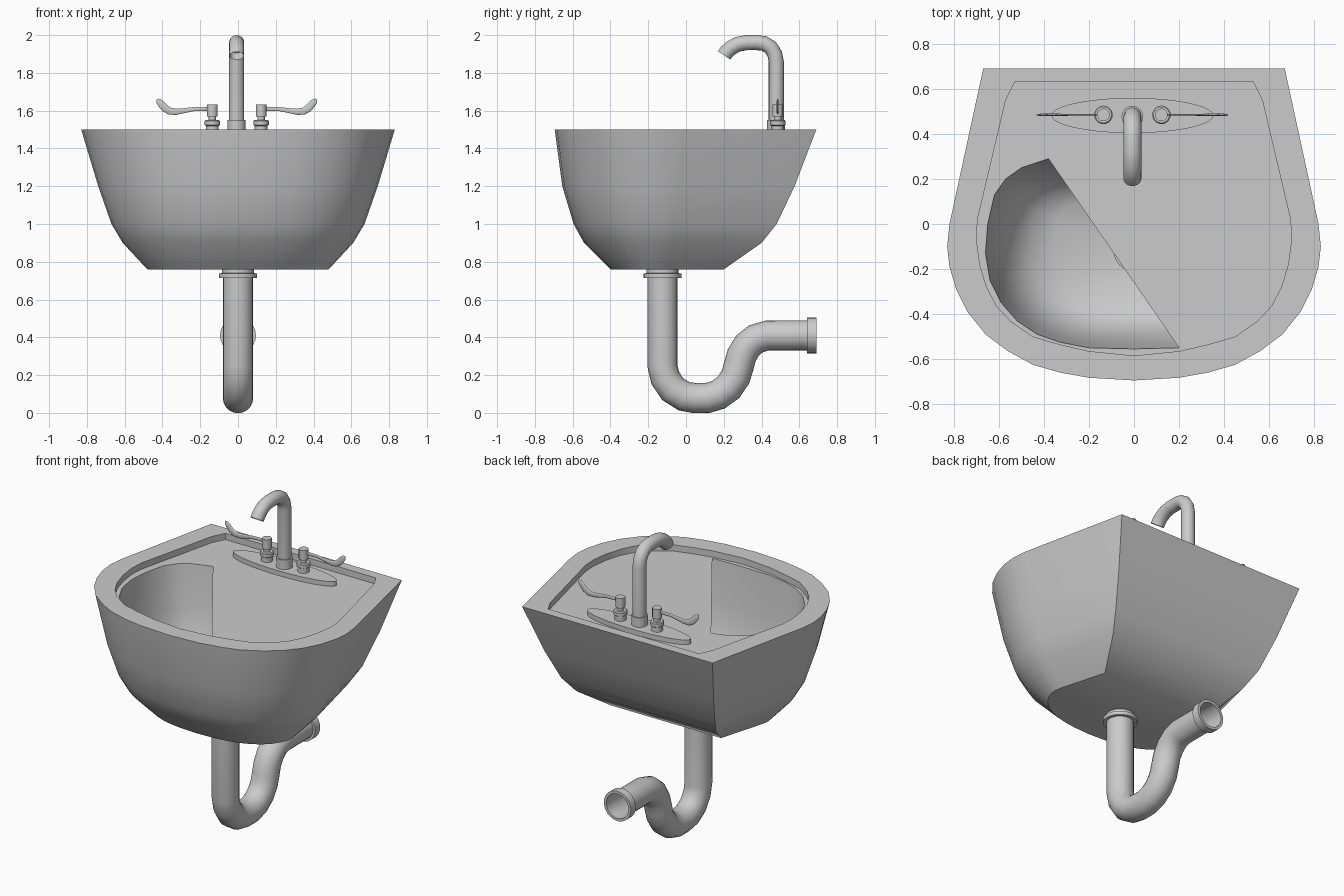
import bpy, bmesh
from math import sin, cos, pi, radians
from mathutils import Vector

if "Cube" in bpy.data.objects:
    bpy.data.objects.remove(bpy.data.objects["Cube"], do_unlink=True)

grey = bpy.data.materials.new("light grey")
grey.use_nodes = True
grey.diffuse_color = (0.6, 0.6, 0.6, 1)
grey.node_tree.nodes["Principled BSDF"].inputs["Base Color"].default_value = (0.6, 0.6, 0.6, 1)


def finish(name, bm):
    mesh = bpy.data.meshes.new(name)
    bm.to_mesh(mesh)
    bm.free()
    mesh.materials.append(grey)
    obj = bpy.data.objects.new(name, mesh)
    bpy.context.collection.objects.link(obj)
    bpy.ops.object.select_all(action="DESELECT")
    obj.select_set(True)
    bpy.context.view_layer.objects.active = obj
    bpy.ops.object.shade_smooth_by_angle(angle=radians(35))
    return obj


def loft(name, rings, cap_start=True, cap_end=True):
    """Skin a row of equal-sized closed rings."""
    bm = bmesh.new()
    rows = [[bm.verts.new(p) for p in ring] for ring in rings]
    for a, b in zip(rows, rows[1:]):
        for i in range(len(a)):
            j = (i + 1) % len(a)
            bm.faces.new((a[i], a[j], b[j], b[i]))
    if cap_start:
        bm.faces.new(rows[0][::-1])
    if cap_end:
        bm.faces.new(rows[-1])
    return finish(name, bm)


def lathe(name, profile, x=0, y=0, cap=True, n=24):
    rings = [[(x + r * cos(2 * pi * i / n), y + r * sin(2 * pi * i / n), z)
              for i in range(n)] for r, z in profile]
    return loft(name, rings, cap, cap)


def tube(name, path, radii, side, flat=1.0, caps=(True, True), n=20):
    """Sweep a circle along a planar path; side is the plane's normal."""
    pts, side, rings = [Vector(p) for p in path], Vector(side), []
    for k, p in enumerate(pts):
        t = (pts[min(k + 1, len(pts) - 1)] - pts[max(k - 1, 0)]).normalized()
        up = t.cross(side)
        rings.append([p + radii[k] * (side * flat * cos(2 * pi * i / n) + up * sin(2 * pi * i / n))
                      for i in range(n)])
    return loft(name, rings, *caps)


def mirrored(half):
    """Full outline from its +x half, listed front to back."""
    return half + [(-x, y) for x, y in reversed(half) if x > 0]


# Outlines seen from above
outer = mirrored([(0, -.695), (.2, -.683), (.33, -.66), (.45, -.625), (.56, -.565), (.66, -.49),
                  (.74, -.39), (.79, -.29), (.82, -.19), (.83, -.1), (.82, 0), (.67, .69)])
inner = mirrored([(0, -.585), (.2, -.565), (.33, -.535), (.45, -.5), (.55, -.43), (.61, -.365),
                  (.655, -.28), (.685, -.18), (.7, -.07), (.695, .02), (.57, .55), (.53, .63)])
opening = mirrored([(0, -.555), (.2, -.55), (.33, -.525), (.43, -.49), (.52, -.43), (.59, -.35),
                    (.64, -.25), (.66, -.13), (.65, 0), (.62, .13), (.57, .2), (.5, .25), (.38, .29)])
DECK = 1.46

# Shell: height, half width, front and back of each level, then the rim
rings = []
for z, w, front, back in [(.76, .48, -.4, .2), (.9, .61, -.54, .4), (1, .67, -.595, .48),
                          (1.2, .74, -.655, .575), (1.5, .83, -.695, .69)]:
    rings.append([(x * w / .83, front + (y + .695) / 1.385 * (back - front), z) for x, y in outer])
rings += [[(x, y, z) for x, y in inner] for z in (1.5, DECK)]
loft("sink_shell", rings, True, False)

# Deck with the diagonal-edged opening
bm = bmesh.new()
start = opening.index((-.38, .29))
hole = opening[start:] + opening[:2]
edges = []
for outline in (inner, hole):
    vs = [bm.verts.new((x, y, DECK)) for x, y in outline]
    edges += [bm.edges.new((vs[i - 1], vs[i])) for i in range(len(vs))]
bmesh.ops.triangle_fill(bm, edges=edges, use_beauty=True, normal=(0, 0, 1))
bmesh.ops.dissolve_limit(bm, angle_limit=.01, verts=bm.verts, edges=bm.edges)
finish("deck", bm)

# Bowl and drain
levels = [(DECK, 1), (1.2, .95), (1.05, .89), (.95, .81), (.88, .7), (.84, .55), (.82, .15)]
loft("bowl", [[(x * s, -.12 + (y + .12) * s, z) for x, y in opening] for z, s in levels], False, True)
lathe("drain", [(.09, .815), (.09, .83), (.07, .83), (.06, .822)], y=-.12)

# Faucet plate and spout
FX, FY = -.007, .482
plate = lathe("faucet_plate", [(1, DECK), (1, 1.49)], n=40)
plate.scale = (.36, .078, 1)
plate.location = (FX, FY, 0)
lathe("spout_collar", [(.048, 1.48), (.048, 1.55), (.04, 1.55)], FX, FY - .005)
spout = [(.478, 1.48), (.478, 1.86), (.47, 1.9), (.448, 1.935), (.415, 1.955), (.38, 1.96),
         (.32, 1.96), (.275, 1.952), (.238, 1.932), (.214, 1.91), (.202, 1.892)]
tube("spout", [(FX, y, z) for y, z in spout], [.04] * len(spout), (1, 0, 0), caps=(True, False))
tube("spout_bore", [(FX, y, z) for y, z in spout[-3:]], [.036] * 3, (1, 0, 0), caps=(True, False))

# Handles
lever = [(.02, 1.61), (.1, 1.608), (.15, 1.6), (.19, 1.594), (.225, 1.597), (.25, 1.612),
         (.27, 1.635), (.285, 1.652), (.293, 1.66)]
thick = [.011, .011, .013, .016, .019, .02, .019, .015, .005]
for s, label in ((1, "left"), (-1, "right")):
    hx = FX + s * .129
    lathe(label + "_handle_base", [(.034, 1.48), (.034, 1.52), (.041, 1.525), (.041, 1.545),
                                   (.036, 1.55), (.02, 1.55), (.02, 1.57), (.028, 1.57),
                                   (.028, 1.632)], hx, FY + .003)
    tube(label + "_lever", [(hx + s * x, FY + .003, z) for x, z in lever], thick,
         (0, 1, 0), flat=.3, n=12)

# Waste trap
PY = -.125
lathe("pipe_nut", [(.085, .77), (.085, .74), (.1, .738), (.1, .715), (.08, .715)][::-1], y=PY)
trap = [(PY, .77), (PY, .25), (-.11, .185), (-.07, .125), (-.01, .088), (.05, .078), (.11, .078),
        (.17, .095), (.225, .135), (.262, .19), (.28, .25), (.295, .305), (.325, .355),
        (.37, .392), (.43, .41), (.67, .41)]
tube("trap_pipe", [(0, y, z) for y, z in trap], [.08] * len(trap), (1, 0, 0), caps=(True, False))
flange = lathe("wall_flange", [(.08, 0), (.095, 0), (.095, .05), (.078, .05), (.078, 0)], cap=False)
flange.rotation_euler = (radians(-90), 0, 0)
flange.location = (0, .64, .41)
